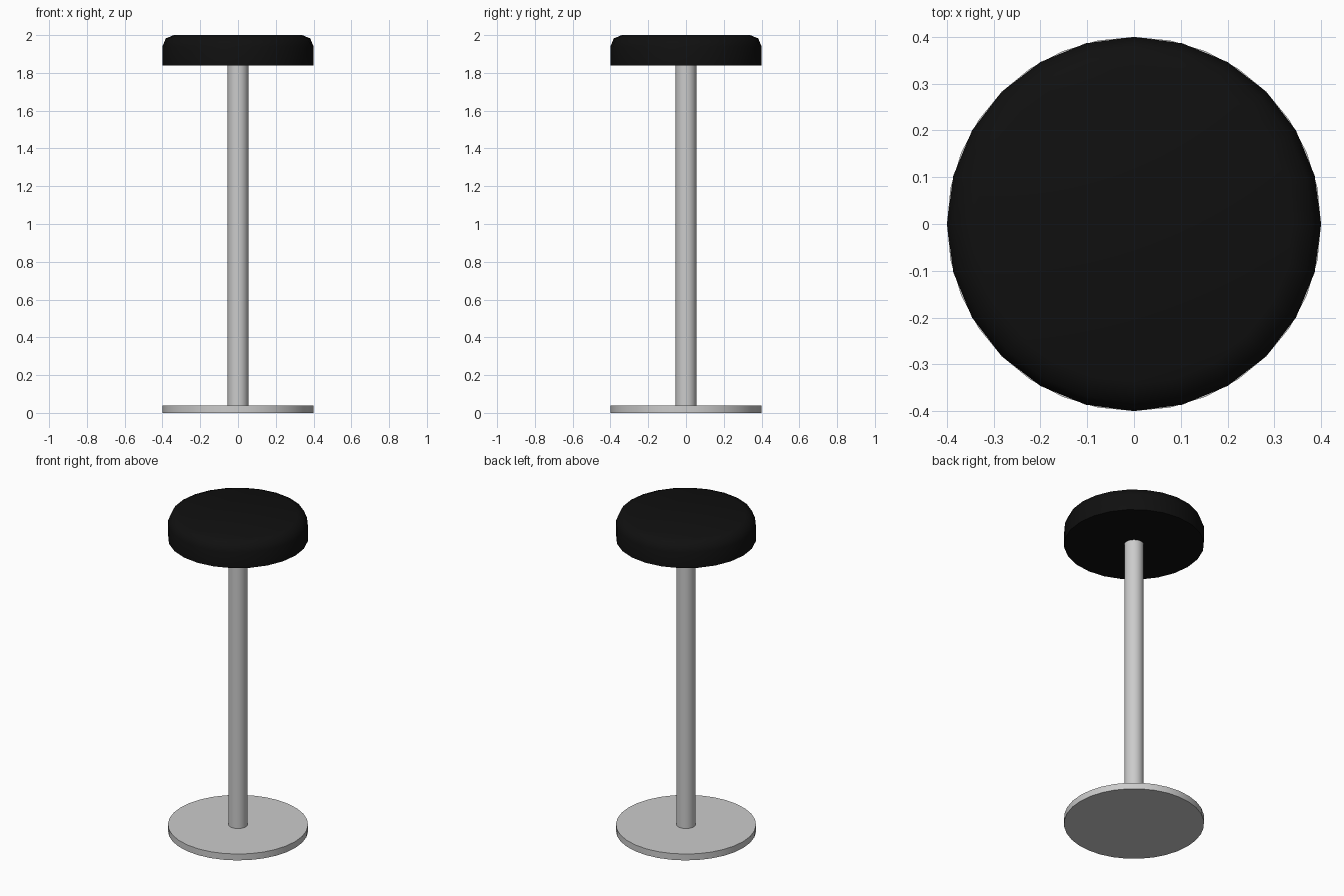
import bpy, bmesh, math

if "Cube" in bpy.data.objects:
    bpy.data.objects.remove(bpy.data.objects["Cube"])


def material(name, rgb):
    m = bpy.data.materials.new(name)
    m.diffuse_color = (*rgb, 1)
    m.use_nodes = True
    m.node_tree.nodes["Principled BSDF"].inputs["Base Color"].default_value = m.diffuse_color
    return m


def turned(name, profile, sides, mat, angle):
    """Closed lathe solid from a (radius, z) profile, bottom to top."""
    bm = bmesh.new()
    rings = [[bm.verts.new((r * math.cos(2 * math.pi * i / sides),
                            r * math.sin(2 * math.pi * i / sides), z))
              for i in range(sides)] for r, z in profile]
    for a, b in zip(rings, rings[1:]):
        for i in range(sides):
            j = (i + 1) % sides
            bm.faces.new((a[i], a[j], b[j], b[i]))
    bm.faces.new(rings[0][::-1])
    bm.faces.new(rings[-1])
    mesh = bpy.data.meshes.new(name)
    bm.to_mesh(mesh)
    bm.free()
    mesh.materials.append(mat)
    ob = bpy.data.objects.new(name, mesh)
    bpy.context.collection.objects.link(ob)
    bpy.ops.object.select_all(action='DESELECT')
    ob.select_set(True)
    bpy.context.view_layer.objects.active = ob
    bpy.ops.object.shade_smooth_by_angle(angle=math.radians(angle))
    return ob


metal = material("brushed_metal", (0.6, 0.6, 0.6))
black = material("black_leather", (0.005, 0.005, 0.005))

# Flat round foot plate
turned("base_plate", [(0.4, 0), (0.4, 0.04)], 32, metal, 30)

# Central post
turned("post", [(0.055, 0.04), (0.055, 1.84)], 32, metal, 30)

# Cushion with rounded upper rim
bevel = [(0.34 + 0.06 * math.cos(math.radians(a)),
          1.94 + 0.06 * math.sin(math.radians(a))) for a in (0, 45, 90)]
turned("seat", [(0.4, 1.84)] + bevel, 24, black, 50)
